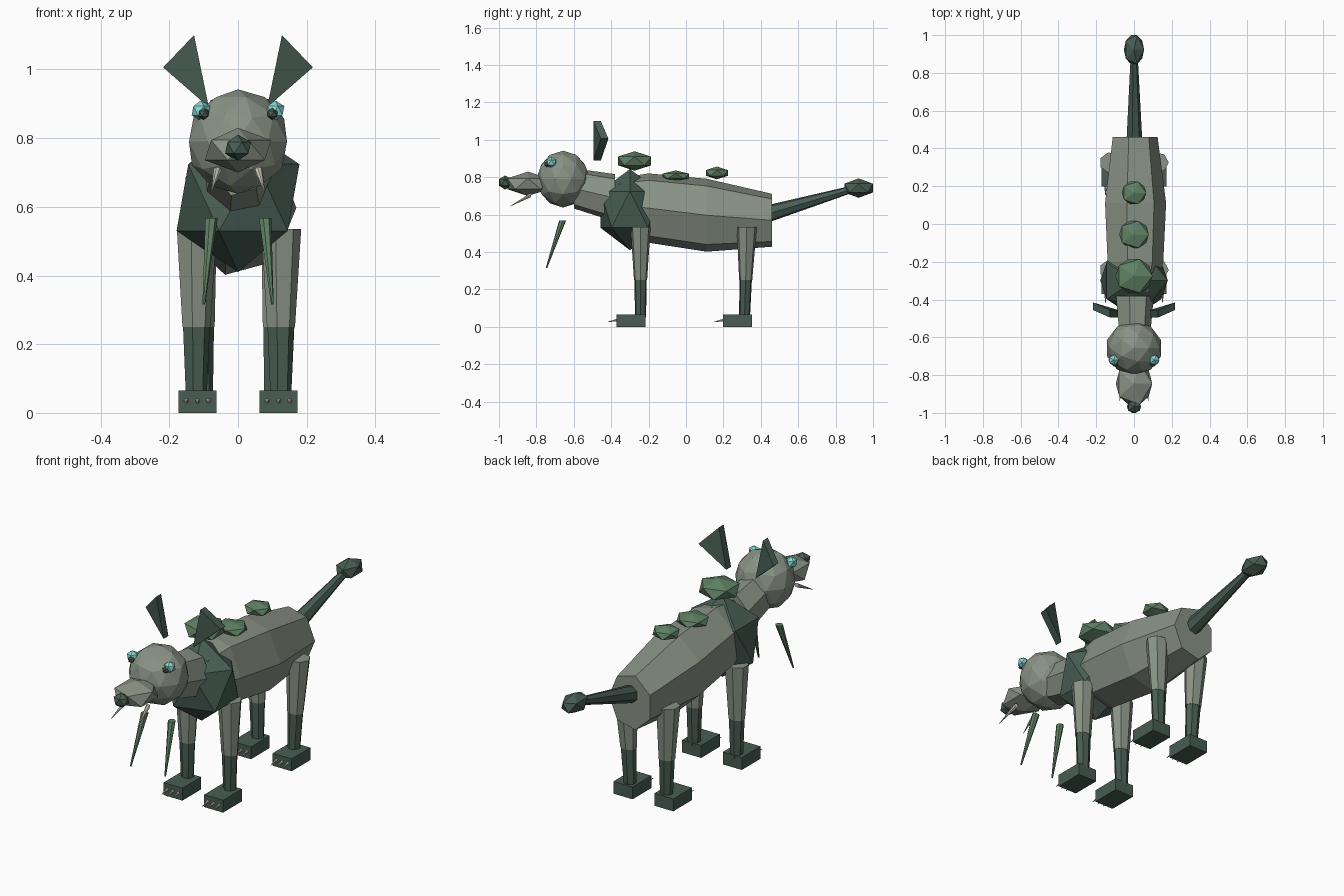
import bpy, bmesh, math
from mathutils import Vector, Matrix

if "Cube" in bpy.data.objects:
    bpy.data.objects.remove(bpy.data.objects["Cube"], do_unlink=True)


def material(name, rgb):
    m = bpy.data.materials.new(name)
    m.use_nodes = True
    m.diffuse_color = (*rgb, 1)
    m.node_tree.nodes["Principled BSDF"].inputs["Base Color"].default_value = (*rgb, 1)
    return m


FUR = material("grey fur", (0.25, 0.29, 0.235))
DARK = material("dark green hide", (0.065, 0.11, 0.088))
MOSS = material("moss green", (0.115, 0.22, 0.125))
EYE = material("pale cyan", (0.25, 0.7, 0.66))
BONE = material("bone", (0.6, 0.58, 0.49))


def finish(name, bm, mat):
    bmesh.ops.recalc_face_normals(bm, faces=bm.faces)
    me = bpy.data.meshes.new(name)
    bm.to_mesh(me)
    bm.free()
    me.materials.append(mat)
    ob = bpy.data.objects.new(name, me)
    bpy.context.collection.objects.link(ob)
    return ob


def blob(name, centre, radii, mat, detail=1):
    """Faceted ball stretched along each axis."""
    bm = bmesh.new()
    bmesh.ops.create_icosphere(bm, subdivisions=detail, radius=1)
    bmesh.ops.transform(bm, verts=bm.verts,
                        matrix=Matrix.Translation(centre) @ Matrix.Diagonal((*radii, 1)))
    return finish(name, bm, mat)


def box(name, centre, size, mat):
    bm = bmesh.new()
    bmesh.ops.create_cube(bm, size=1)
    bmesh.ops.transform(bm, verts=bm.verts,
                        matrix=Matrix.Translation(centre) @ Matrix.Diagonal((*size, 1)))
    return finish(name, bm, mat)


def loft(name, rings, mat, upright=False, sides=7):
    """Skin rings of (centre, x radius, other radius); rings stand in XZ, or lie in XY if upright."""
    bm = bmesh.new()
    loops = []
    for centre, rx, rv in rings:
        loop = []
        for i in range(sides):
            a = math.tau * i / sides
            c, s = rx * math.cos(a), rv * math.sin(a)
            off = Vector((c, s, 0)) if upright else Vector((c, 0, s))
            loop.append(bm.verts.new(Vector(centre) + off))
        loops.append(loop)
    for a, b in zip(loops, loops[1:]):
        for i in range(sides):
            j = (i + 1) % sides
            bm.faces.new((a[i], a[j], b[j], b[i]))
    bm.faces.new(loops[0])
    bm.faces.new(loops[-1])
    return finish(name, bm, mat)


# Torso, neck and chest
loft("body", [((0, -0.36, 0.65), 0.12, 0.15),
              ((0, -0.2, 0.635), 0.155, 0.19),
              ((0, 0.11, 0.597), 0.17, 0.2),
              ((0, 0.46, 0.57), 0.125, 0.145)], FUR)
loft("neck", [((0, -0.6, 0.74), 0.085, 0.11), ((0, -0.38, 0.69), 0.105, 0.13)], FUR)
blob("chest", (0, -0.3, 0.627), (0.2, 0.185, 0.217), DARK)

# Head, snout and nose
blob("head", (0, -0.657, 0.79), (0.15, 0.142, 0.152), FUR, 2)
blob("snout", (0, -0.845, 0.765), (0.108, 0.13, 0.065), FUR)
blob("nose", (0, -0.967, 0.772), (0.042, 0.038, 0.038), DARK)

# Mossy lumps along the spine
for name, y, z, r, h in (("front", -0.275, 0.887, 0.11, 0.052),
                         ("middle", -0.055, 0.806, 0.088, 0.03),
                         ("rear", 0.165, 0.823, 0.073, 0.034)):
    blob(name + "_back_lump", (0, y, z), (r, r * 0.95, h), MOSS)

# Tail with a knob
loft("tail", [((0, 0.44, 0.605), 0.044, 0.048), ((0, 0.92, 0.745), 0.018, 0.018)], DARK)
blob("tail_knob", (0, 0.923, 0.742), (0.06, 0.09, 0.052), DARK)

for side, s in (("left", 1), ("right", -1)):
    # Eyes and pupils
    blob(side + "_eye", (s * 0.108, -0.72, 0.88), (0.03, 0.03, 0.03), EYE)
    blob(side + "_pupil", (s * 0.1, -0.74, 0.871), (0.018, 0.018, 0.018), DARK)

    # Ear as a slanted triangular slab
    bm = bmesh.new()
    front = [bm.verts.new(p) for p in ((s * 0.218, -0.455, 1.006),
                                       (s * 0.128, -0.495, 1.1),
                                       (s * 0.085, -0.495, 0.89))]
    face = bm.faces.new(front)
    out = bmesh.ops.extrude_face_region(bm, geom=[face])["geom"]
    bmesh.ops.translate(bm, vec=(0, 0.04, 0),
                        verts=[v for v in out if isinstance(v, bmesh.types.BMVert)])
    if not any(len(f.verts) == 3 and f.calc_center_median().y < -0.47 for f in bm.faces):
        bm.faces.new(front)
    finish(side + "_ear", bm, DARK)

    # Fangs and hanging tendrils
    loft(side + "_fang", [((s * 0.06, -0.83, 0.705), 0.012, 0.012),
                          ((s * 0.077, -0.94, 0.645), 0.001, 0.001)], BONE)
    loft(side + "_tendril", [((s * 0.078, -0.66, 0.568), 0.019, 0.019),
                             ((s * 0.1, -0.746, 0.315), 0.004, 0.004)], MOSS, True)

    # Legs, paws and claws
    for end, y, lean in (("front", -0.243, 0), ("rear", 0.325, 0.012)):
        leg = end + "_" + side
        x = s * 0.123
        knee = (x - s * lean, y - lean / 2, 0.25)
        ankle = (x - s * lean * 1.5, y - lean, 0.05)
        loft(leg + "_upper_leg", [((x, y, 0.535), 0.061, 0.055),
                                  (knee, 0.043, 0.036)], FUR, True)
        loft(leg + "_lower_leg", [(knee, 0.041, 0.034),
                                  (ankle, 0.032, 0.03)], DARK, True)
        paw_x, paw_y = s * 0.118, y - 0.05
        box(leg + "_paw", (paw_x, paw_y, 0.0325), (0.11, 0.155, 0.065), DARK)
        for i in (-1, 0, 1):
            cx = paw_x + i * 0.033
            loft(f"{leg}_claw_{i + 2}", [((cx, paw_y - 0.07, 0.037), 0.008, 0.008),
                                         ((cx, paw_y - 0.125, 0.027), 0.001, 0.001)], BONE)
